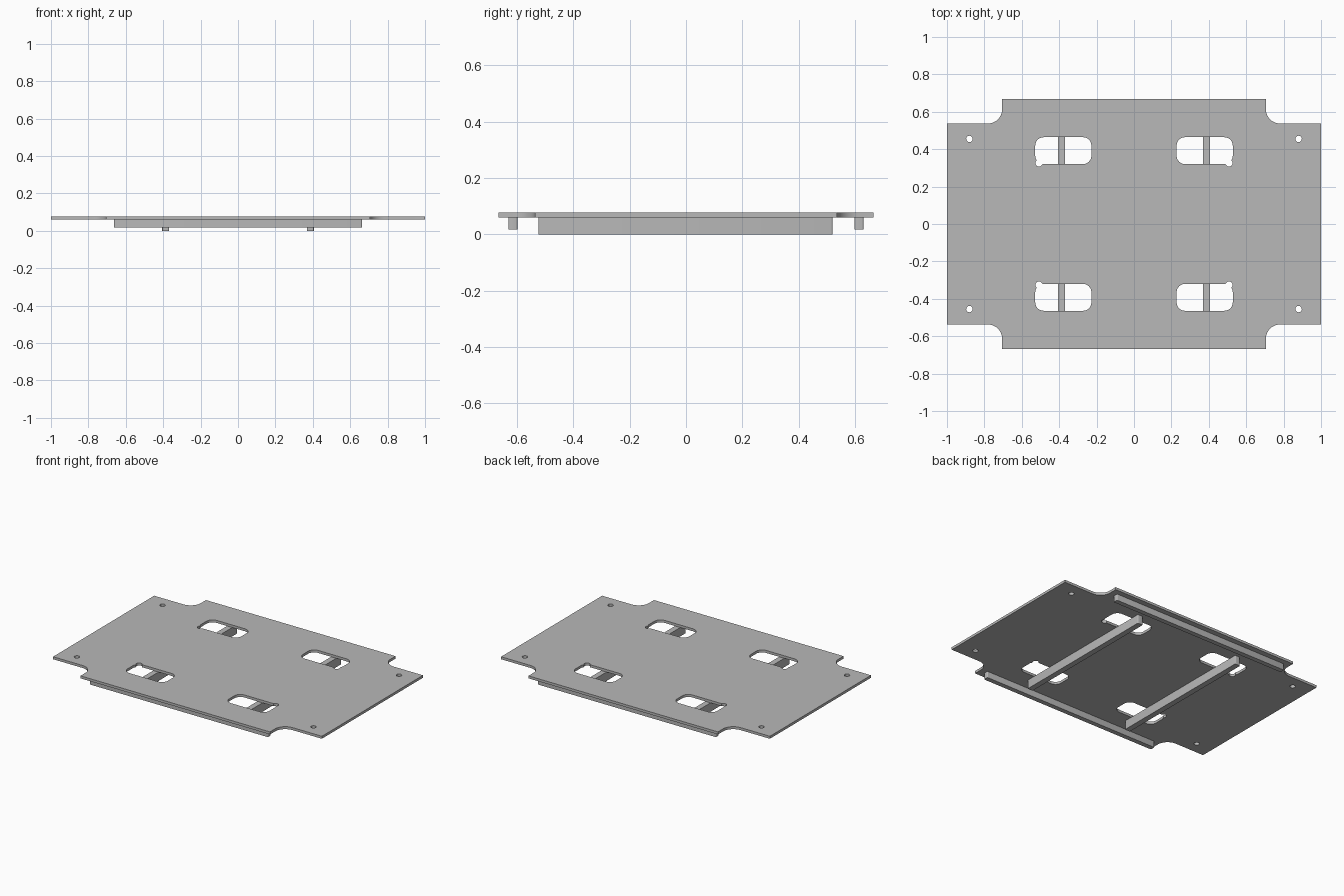
import bpy, bmesh, math

cube = bpy.data.objects.get("Cube")
if cube:
    bpy.data.objects.remove(cube, do_unlink=True)

# Single flat grey
GREY = (0.48, 0.48, 0.48, 1)
steel = bpy.data.materials.new("plain_grey")
steel.use_nodes = True
steel.diffuse_color = GREY
steel.node_tree.nodes["Principled BSDF"].inputs["Base Color"].default_value = GREY

PLATE_LOW, PLATE_TOP = 0.06, 0.077


def arc(cx, cy, r, start, end, steps=10):
    angles = [math.radians(start + (end - start) * i / steps) for i in range(steps + 1)]
    return [(cx + r * math.cos(a), cy + r * math.sin(a)) for a in angles]


def rounded_rect(x0, x1, y0, y1, r, steps=8):
    return (arc(x1 - r, y1 - r, r, 0, 90, steps) + arc(x0 + r, y1 - r, r, 90, 180, steps)
            + arc(x0 + r, y0 + r, r, 180, 270, steps) + arc(x1 - r, y0 + r, r, 270, 360, steps))


def prism(name, outline, z0, z1):
    """Extrude a closed outline between two heights."""
    bm = bmesh.new()
    base = bm.faces.new([bm.verts.new((x, y, z0)) for x, y in outline])
    top = bmesh.ops.extrude_face_region(bm, geom=[base])["geom"]
    bmesh.ops.translate(bm, vec=(0, 0, z1 - z0),
                        verts=[v for v in top if isinstance(v, bmesh.types.BMVert)])
    bmesh.ops.recalc_face_normals(bm, faces=bm.faces)
    mesh = bpy.data.meshes.new(name)
    bm.to_mesh(mesh)
    bm.free()
    mesh.materials.append(steel)
    obj = bpy.data.objects.new(name, mesh)
    bpy.context.collection.objects.link(obj)
    return obj


def activate(obj):
    bpy.ops.object.select_all(action='DESELECT')
    obj.select_set(True)
    bpy.context.view_layer.objects.active = obj


def cut(target, outline):
    cutter = prism("cutter", outline, PLATE_LOW - 0.1, PLATE_TOP + 0.1)
    cutter.hide_render = True
    mod = target.modifiers.new("cut", 'BOOLEAN')
    mod.operation, mod.solver, mod.object = 'DIFFERENCE', 'EXACT', cutter
    activate(target)
    bpy.ops.object.modifier_apply(modifier=mod.name)
    bpy.data.objects.remove(cutter, do_unlink=True)


# Deck plate with four filleted corner notches
quarter = [(1, 0.537)] + arc(0.782, 0.614, 0.077, 270, 180) + [(0.705, 0.667)]
outline = []
for sx, sy in ((1, 1), (-1, 1), (-1, -1), (1, -1)):
    outline += [(sx * x, sy * y) for x, y in quarter[::sx * sy]]
plate = prism("deck_plate", outline, PLATE_LOW, PLATE_TOP)

# Slots with a relief hole at one corner, and mounting holes
for sx in (-1, 1):
    for sy in (-1, 1):
        cx, cy = sx * 0.378, sy * 0.392
        cut(plate, rounded_rect(cx - 0.15, cx + 0.15, cy - 0.072, cy + 0.072, 0.045))
        cut(plate, arc(sx * 0.508, sy * 0.326, 0.019, 0, 345, 23))
        cut(plate, arc(sx * 0.88, sy * 0.455, 0.017, 0, 345, 23))

parts = [plate]
# Ribs and rails under the plate
for sign, side in ((1, "left"), (-1, "right")):
    x = sign * 0.387
    parts.append(prism(side + "_cross_rib",
                       rounded_rect(x - 0.019, x + 0.019, -0.524, 0.521, 0.006, 4), 0, PLATE_LOW))
for sign, side in ((-1, "front"), (1, "back")):
    y = sign * 0.615
    parts.append(prism(side + "_rail",
                       rounded_rect(-0.664, 0.664, y - 0.016, y + 0.016, 0.006, 4), 0.017, PLATE_LOW))

for part in parts:
    activate(part)
    bpy.ops.object.shade_smooth_by_angle(angle=math.radians(30))
